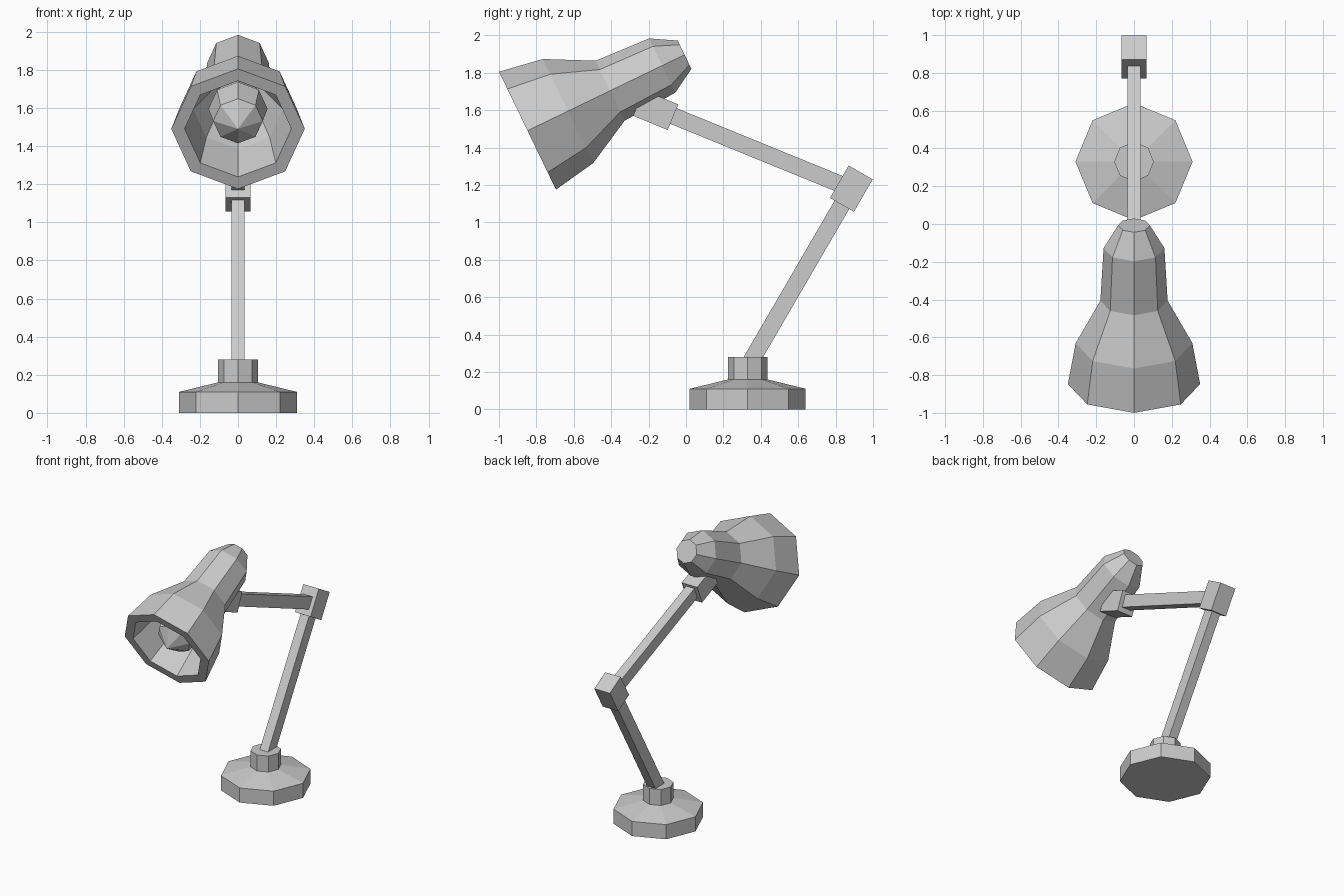
import bpy, bmesh
from math import sin, cos, pi, radians, hypot, atan2
from mathutils import Matrix

if "Cube" in bpy.data.objects:
    bpy.data.objects.remove(bpy.data.objects["Cube"])

SIDES = 8


def finish(name, bm, matrix):
    bmesh.ops.recalc_face_normals(bm, faces=bm.faces)
    mesh = bpy.data.meshes.new(name)
    bm.to_mesh(mesh)
    bm.free()
    obj = bpy.data.objects.new(name, mesh)
    obj.matrix_world = matrix
    bpy.context.collection.objects.link(obj)
    return obj


def lathe(name, profile, matrix):
    """Revolve (height, radius) points into an octagonal solid, capped at both ends."""
    bm = bmesh.new()
    rings = []
    for h, r in profile:
        n = SIDES if r > 0 else 1
        rings.append([bm.verts.new((r * cos(2 * pi * k / SIDES), r * sin(2 * pi * k / SIDES), h))
                      for k in range(n)])
    for a, b in zip(rings, rings[1:]):
        for k in range(SIDES):
            j = (k + 1) % SIDES
            if len(a) == 1:
                bm.faces.new((a[0], b[k], b[j]))
            else:
                bm.faces.new((a[k], a[j], b[j], b[k]))
    for ring in (rings[0], rings[-1]):
        if len(ring) > 1:
            bm.faces.new(ring)
    return finish(name, bm, matrix)


def block(name, y, z, size, angle):
    """Box centred in x, its length (local y) tilted in the side plane."""
    bm = bmesh.new()
    bmesh.ops.create_cube(bm, size=1, matrix=Matrix.Diagonal((*size, 1)))
    return finish(name, bm, Matrix.Translation((0, y, z)) @ Matrix.Rotation(angle, 4, 'X'))


def arm(name, start, end):
    dy, dz = end[0] - start[0], end[1] - start[1]
    return block(name, (start[0] + end[0]) / 2, (start[1] + end[1]) / 2,
                 (0.07, hypot(dy, dz), 0.09), atan2(dz, dy))


# Foot and neck
lathe("base", [(0, 0.31), (0.11, 0.31), (0.16, 0.105), (0.28, 0.105)],
      Matrix.Translation((0, 0.33, 0)))

# Arms and joints
elbow = (0.884, 1.18)
arm("lower_arm", (0.314, 0.20), elbow)
arm("upper_arm", (-0.12, 1.59), elbow)
block("elbow_joint", *elbow, (0.13, 0.20, 0.148), radians(60))
block("shade_joint", -0.162, 1.60, (0.13, 0.20, 0.148), radians(-22.4))

# Head: local z runs from the rim centre back along the shade
head = Matrix.Translation((0, -0.8475, 1.49)) @ Matrix.Rotation(radians(-64.2), 4, 'X')
outer = [(0.933, 0.084), (0.80, 0.161), (0.491, 0.178), (0.241, 0.309), (0, 0.35)]
inner = [(0, 0.28), (0.241, 0.235), (0.50, 0.12), (0.80, 0.10)]
lathe("lamp_shade", outer + inner, head)
lathe("bulb", [(0, 0), (0.095, 0.13), (0.243, 0.155), (0.42, 0.09), (0.80, 0.07)], head)
